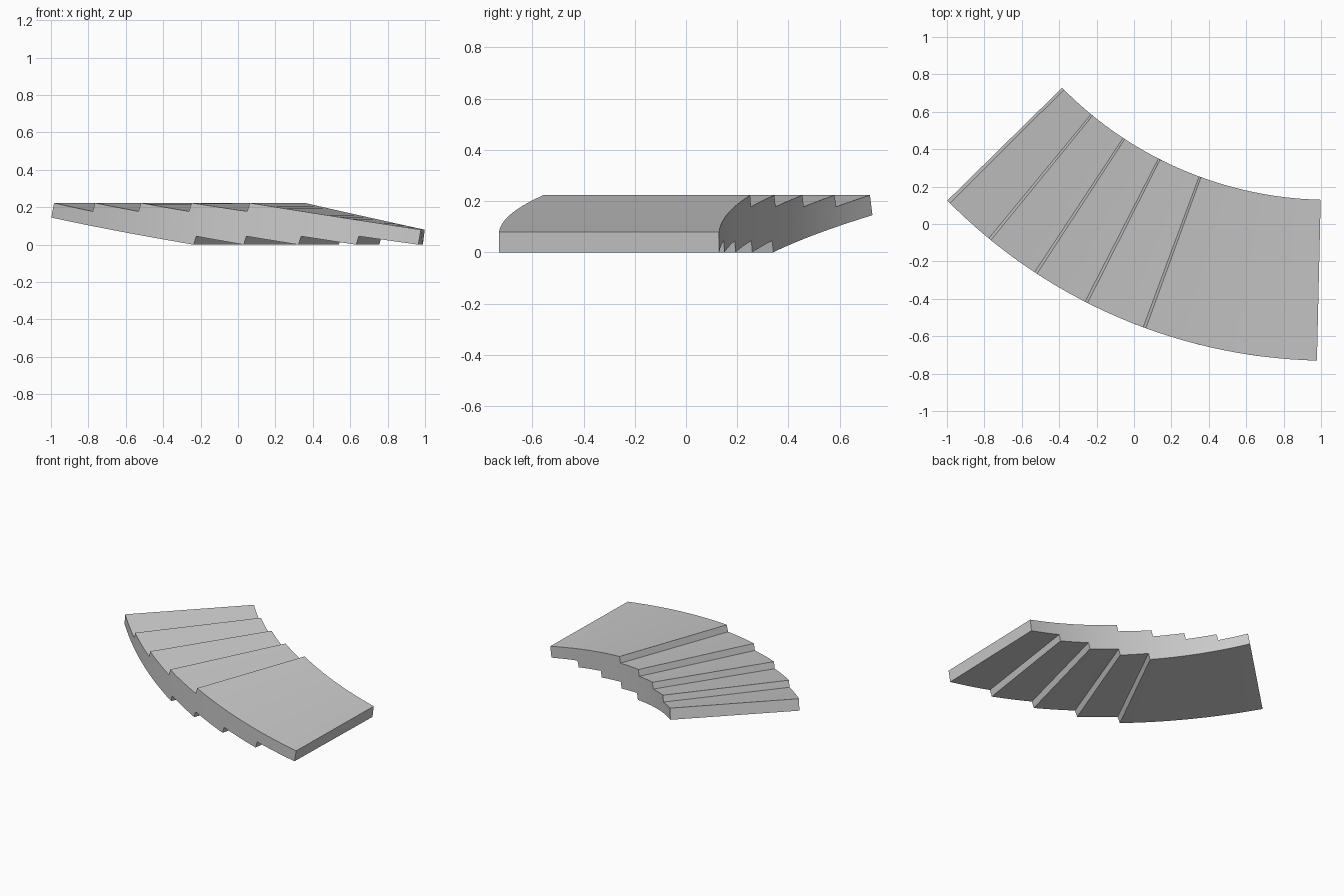
import bpy, bmesh, math

if "Cube" in bpy.data.objects:
    bpy.data.objects.remove(bpy.data.objects["Cube"])

CX, CY = 1.045, 2.133        # centre of the curve
R_IN, R_OUT = 2.004, 2.864   # inner and outer radius
TOP, STEP, LEAN = 0.223, 0.045, 0.3

# Unrolled side profile: (angle in degrees from -y towards -x, height)
profile = [(1.34, 0.08)]
for a in (20.35, 27.15, 33.4, 39.5):          # saw teeth on top
    profile += [(a - LEAN, TOP), (a, TOP - STEP)]
profile += [(45.1, TOP), (45.5, 0.145)]       # upper end face
for a in (26.6, 20.75, 14.6, 8.3):            # saw teeth underneath
    profile += [(a, 0.0), (a - LEAN, STEP)]
profile += [(1.62, 0.0)]                      # lower end face

# Extrude the profile across the width
bm = bmesh.new()
face = bm.faces.new([bm.verts.new((a, R_IN, z)) for a, z in profile])
ext = bmesh.ops.extrude_face_region(bm, geom=[face])
for v in ext["geom"]:
    if isinstance(v, bmesh.types.BMVert):
        v.co.y = R_OUT

# Slice along the length, then bend round the centre
for i in range(1, 30):
    bmesh.ops.bisect_plane(bm, geom=bm.verts[:] + bm.edges[:] + bm.faces[:],
                           plane_co=(1.34 + i * 1.47, 0, 0), plane_no=(1, 0, 0))
for v in bm.verts:
    a, r = math.radians(v.co.x), v.co.y
    v.co.x = CX - r * math.sin(a)
    v.co.y = CY - r * math.cos(a)
bmesh.ops.recalc_face_normals(bm, faces=bm.faces[:])

mesh = bpy.data.meshes.new("curved_stepped_slab")
bm.to_mesh(mesh)
bm.free()
slab = bpy.data.objects.new("curved_stepped_slab", mesh)
bpy.context.collection.objects.link(slab)

bpy.context.view_layer.objects.active = slab
slab.select_set(True)
bpy.ops.object.shade_smooth_by_angle(angle=math.radians(20))
